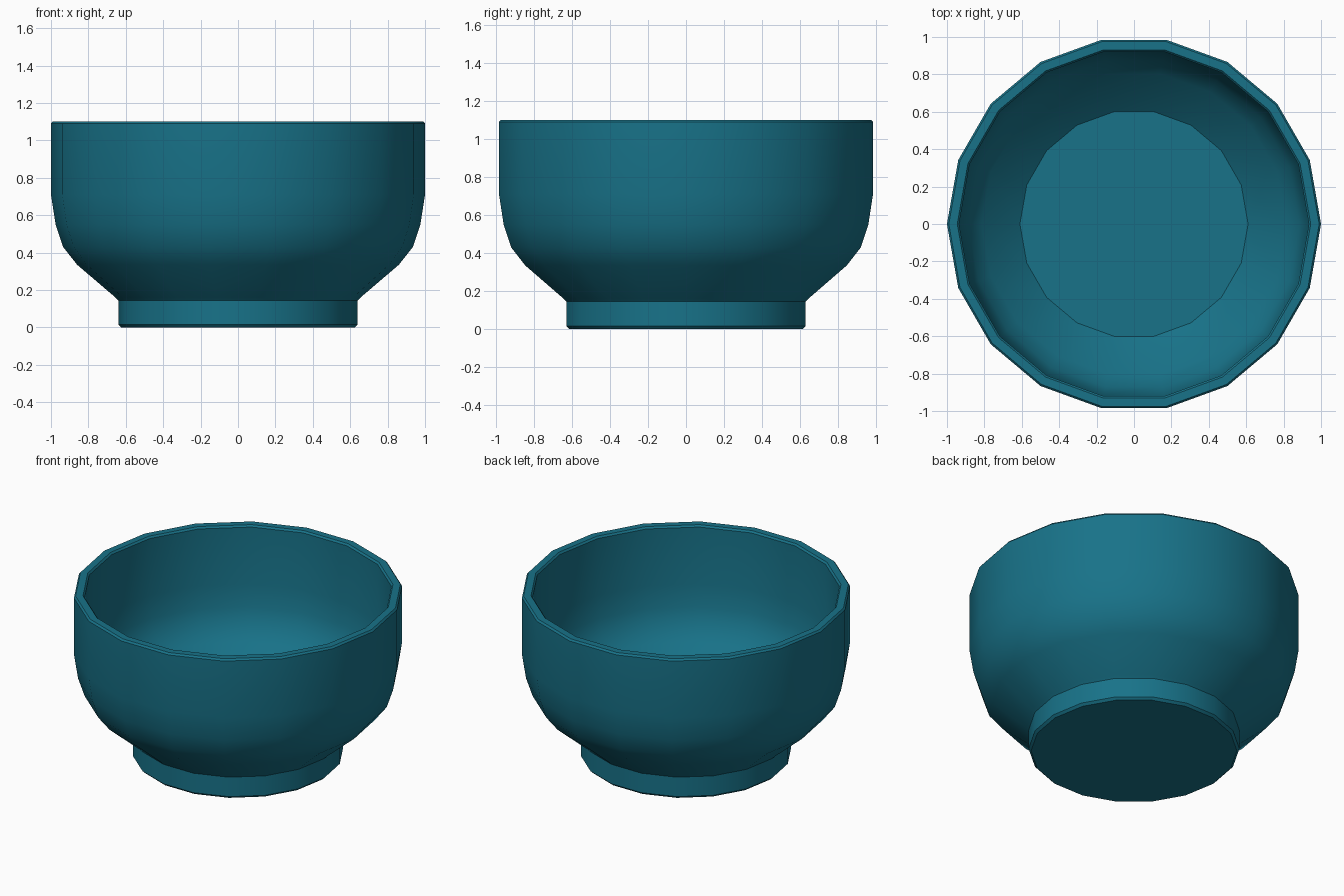
import bpy, bmesh
from math import sin, cos, tau, radians

if "Cube" in bpy.data.objects:
    bpy.data.objects.remove(bpy.data.objects["Cube"])

SIDES = 18

# Teal glaze
glaze = bpy.data.materials.new("teal_glaze")
glaze.diffuse_color = (0.009, 0.17, 0.25, 1)
glaze.use_nodes = True
glaze.node_tree.nodes["Principled BSDF"].inputs["Base Color"].default_value = glaze.diffuse_color


def lathe(name, profile, sides=SIDES):
    """Spin an (r, z) profile round z and cap its two open ends."""
    bm = bmesh.new()
    rings = [[bm.verts.new((r * cos(tau * i / sides), r * sin(tau * i / sides), z))
              for i in range(sides)] for r, z in profile]
    for low, high in zip(rings, rings[1:]):
        for i in range(sides):
            j = (i + 1) % sides
            bm.faces.new((low[i], low[j], high[j], high[i]))
    bm.faces.new(rings[0][::-1])
    bm.faces.new(rings[-1])
    bmesh.ops.recalc_face_normals(bm, faces=bm.faces)
    mesh = bpy.data.meshes.new(name)
    bm.to_mesh(mesh)
    bm.free()
    obj = bpy.data.objects.new(name, mesh)
    bpy.context.collection.objects.link(obj)
    mesh.materials.append(glaze)
    return obj


# Foot, outer wall, rim, then inner wall down to the flat floor
foot = [(0.625, 0), (0.64, 0.015), (0.64, 0.145)]
outer = [(0.655, 0.16), (0.86, 0.335), (0.935, 0.43), (0.975, 0.55), (1.0, 0.71)]
rim = [(1.0, 1.09), (0.99, 1.102), (0.945, 1.102), (0.935, 1.09)]
inner = [(0.935, 0.71), (0.915, 0.565), (0.885, 0.465), (0.815, 0.375), (0.61, 0.2)]
bowl = lathe("bowl", foot + outer + rim + inner)

# Smooth sides with crisp foot, rim and floor edges
bpy.context.view_layer.objects.active = bowl
bowl.select_set(True)
bpy.ops.object.shade_smooth_by_angle(angle=radians(32))
